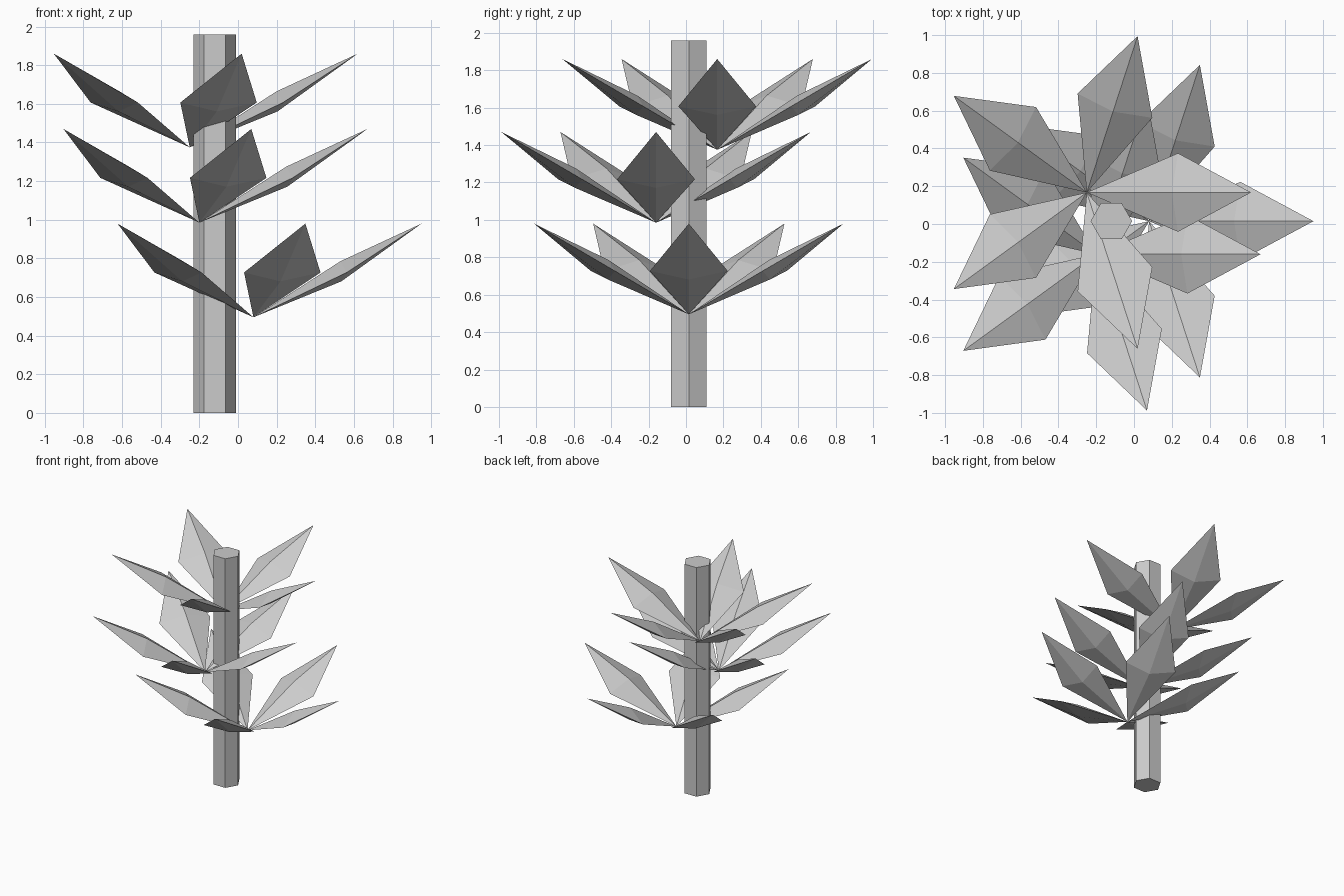
import bpy
import bmesh
from math import cos, sin, pi

if "Cube" in bpy.data.objects:
    bpy.data.objects.remove(bpy.data.objects["Cube"])


def make_object(name, bm):
    bmesh.ops.recalc_face_normals(bm, faces=bm.faces[:])
    mesh = bpy.data.meshes.new(name)
    bm.to_mesh(mesh)
    bm.free()
    obj = bpy.data.objects.new(name, mesh)
    bpy.context.collection.objects.link(obj)
    return obj


# Hexagonal stem
bpy.ops.mesh.primitive_cylinder_add(vertices=6, radius=0.11, depth=1.96,
                                    location=(-0.12, 0.015, 0.98), rotation=(0, 0, pi / 2))
bpy.context.object.name = "stem"

# Leaf key points (outward, sideways, up): base, tip, ridge, keel, two sides
BASE, TIP = (0, 0, 0), (0.87, 0, 0.485)
RIDGE, KEEL = (0.45, 0, 0.29), (0.455, 0, 0.186)
LEFT, RIGHT = (0.483, 0.208, 0.232), (0.483, -0.208, 0.232)


def add_leaf(bm, angle):
    c, s = cos(angle), sin(angle)
    base, tip, ridge, left, keel, right = [
        bm.verts.new((x * c - y * s, x * s + y * c, z))
        for x, y, z in (BASE, TIP, RIDGE, LEFT, KEEL, RIGHT)]
    ring = (ridge, left, keel, right)
    for i in range(4):
        a, b = ring[i], ring[(i + 1) % 4]
        bm.faces.new((base, a, b))
        bm.faces.new((tip, b, a))


# Three whorls of five leaves, offset around the stem
for level, centre in (("lower", (0.08, 0.015, 0.495)),
                      ("middle", (-0.20, -0.16, 0.985)),
                      ("upper", (-0.25, 0.167, 1.375))):
    bm = bmesh.new()
    for i in range(5):
        add_leaf(bm, i * 2 * pi / 5)
    make_object(level + "_leaves", bm).location = centre
